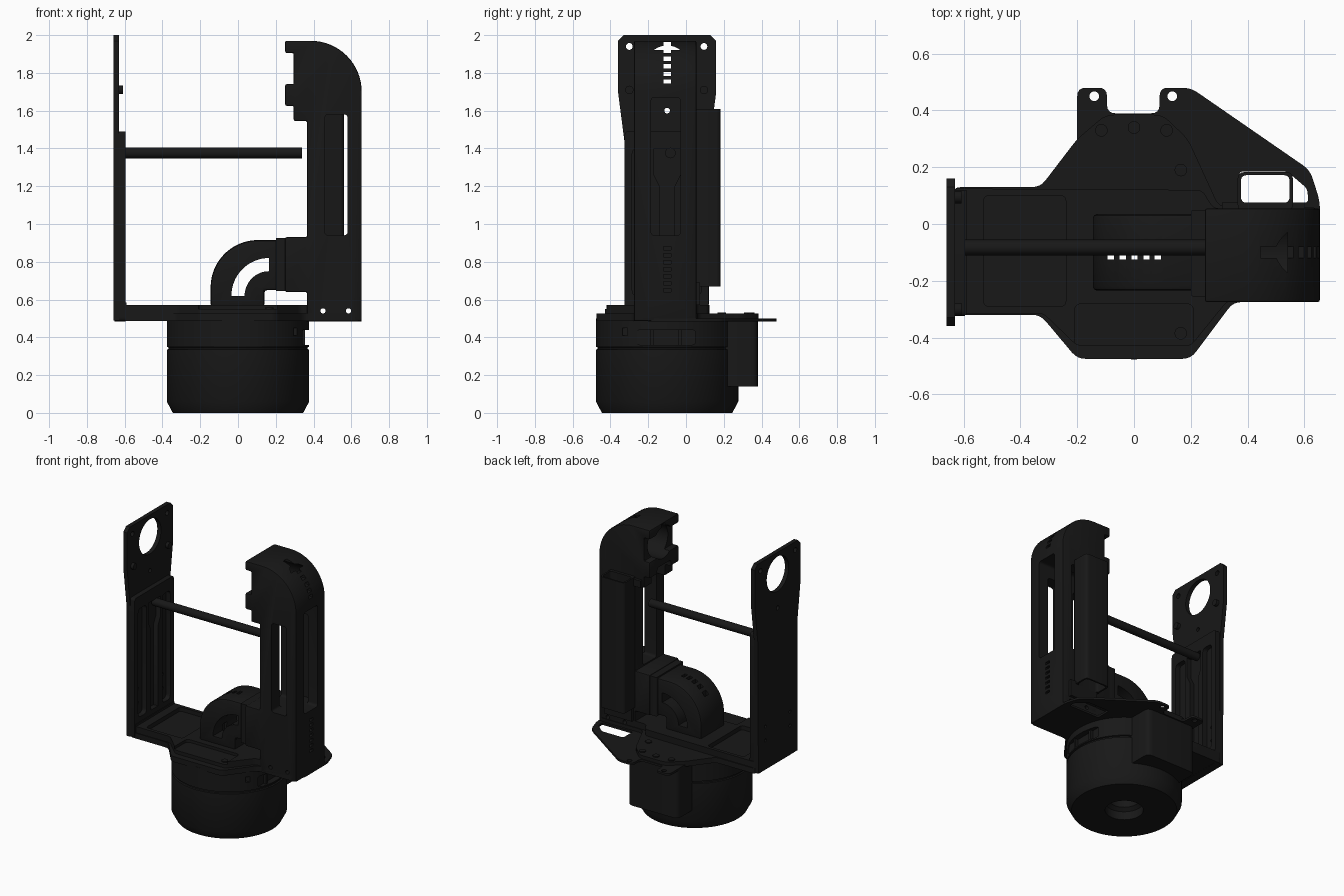
import bpy, bmesh, math
from mathutils import Vector

if "Cube" in bpy.data.objects:
    bpy.data.objects.remove(bpy.data.objects["Cube"])

mat = bpy.data.materials.new("black_plastic")
mat.diffuse_color = (0.009, 0.009, 0.009, 1)
mat.use_nodes = True
mat.node_tree.nodes["Principled BSDF"].inputs["Base Color"].default_value = mat.diffuse_color
CY = -0.1  # y of the main axis


def rounded(pts, r):
    """Round every corner of a 2D outline."""
    out, n = [], len(pts)
    for i in range(n):
        p = Vector(pts[i])
        a, b = Vector(pts[i - 1]) - p, Vector(pts[(i + 1) % n]) - p
        s = p + a.normalized() * min(r, a.length * 0.45)
        e = p + b.normalized() * min(r, b.length * 0.45)
        for k in range(5):
            t = k / 4
            out.append(s * (1 - t) ** 2 + p * (2 * t * (1 - t)) + e * t * t)
    return out


def finish(name, bm):
    bmesh.ops.recalc_face_normals(bm, faces=bm.faces)
    me = bpy.data.meshes.new(name)
    bm.to_mesh(me)
    bm.free()
    ob = bpy.data.objects.new(name, me)
    bpy.context.collection.objects.link(ob)
    me.materials.append(mat)
    return ob


def prism(name, pts, axis, lo, hi, r=0):
    """Extrude an outline: axis z takes (x,y), y takes (x,z), x takes (y,z)."""
    pts = rounded(pts, r) if r else pts
    put = {'z': lambda a, b, h: (a, b, h), 'y': lambda a, b, h: (a, h, b),
           'x': lambda a, b, h: (h, a, b)}[axis]
    bm = bmesh.new()
    rings = [[bm.verts.new(put(p[0], p[1], h)) for p in pts] for h in (lo, hi)]
    n = len(pts)
    bm.faces.new(rings[0])
    bm.faces.new(rings[1])
    for i in range(n):
        j = (i + 1) % n
        bm.faces.new((rings[0][i], rings[0][j], rings[1][j], rings[1][i]))
    return finish(name, bm)


def rect(a0, a1, b0, b1):
    return [(a0, b0), (a1, b0), (a1, b1), (a0, b1)]


def arc(ca, cb, r, d0, d1, n=16):
    return [(ca + r * math.cos(math.radians(d0 + (d1 - d0) * i / n)),
             cb + r * math.sin(math.radians(d0 + (d1 - d0) * i / n))) for i in range(n + 1)]


def disc(a, b, r, n=32):
    return arc(a, b, r, 0, 360 * (n - 1) / n, n - 1)


def box(name, x0, x1, y0, y1, z0, z1, r=0):
    return prism(name, rect(x0, x1, y0, y1), 'z', z0, z1, r)


def cut(targets, *prism_args):
    c = prism("cutter", *prism_args)
    c.hide_render = True
    for t in targets:
        m = t.modifiers.new("cut", 'BOOLEAN')
        m.operation, m.solver, m.object = 'DIFFERENCE', 'EXACT', c
        bpy.context.view_layer.objects.active = t
        bpy.ops.object.modifier_apply(modifier=m.name)
    bpy.data.objects.remove(c)


# Round base, lathed, with stepped hole underneath
profile = [(0.125, 0), (0.345, 0), (0.377, 0.06), (0.377, 0.335), (0.368, 0.338), (0.368, 0.347),
           (0.377, 0.35), (0.377, 0.5), (0.1, 0.5), (0.1, 0.08), (0.125, 0.06)]
bm = bmesh.new()
N = 72
rings = [[bm.verts.new((r * math.cos(math.tau * i / N), CY + r * math.sin(math.tau * i / N), z))
          for r, z in profile] for i in range(N)]
for i in range(N):
    for k in range(len(profile)):
        l = (k + 1) % len(profile)
        bm.faces.new((rings[i][k], rings[i][l], rings[(i + 1) % N][l], rings[(i + 1) % N][k]))
base = finish("round_base", bm)
cut([base], rect(-0.26, 0.05, 0.36, 0.44), 'x', 0.335, 0.45, 0.02)
cut([base], rect(-0.335, -0.31, 0.41, 0.45), 'x', 0.27, 0.45)
for y in (-0.18, -0.03):
    box("connector_rib", 0.32, 0.355, y - 0.01, y + 0.01, 0.36, 0.44)
rear_box = box("rear_box", -0.2, 0.2, 0.15, 0.38, 0.14, 0.5, 0.04)

# Base plates: thin mounting plate, lower tier, upper tier
thin = prism("mounting_plate", [(-0.2, 0.1), (-0.2, 0.48), (-0.095, 0.48), (-0.095, 0.39), (0.09, 0.39),
             (0.09, 0.48), (0.2, 0.48), (0.62, 0.19), (0.655, 0.08), (0.655, -0.2), (-0.2, -0.2)],
             'z', 0.485, 0.5, 0.03)
for x in (-0.14, 0.135):
    cut([thin], disc(x, 0.45, 0.017, 20), 'z', 0.4, 0.6)
lower = prism("lower_tray", [(-0.64, -0.32), (-0.33, -0.32), (-0.2, -0.475), (0.2, -0.475), (0.35, -0.275),
              (0.65, -0.275), (0.65, 0.06), (0.3, 0.06), (0.19, 0.3), (0.1, 0.385), (-0.1, 0.385),
              (-0.2, 0.3), (-0.33, 0.13), (-0.64, 0.13)], 'z', 0.486, 0.525, 0.03)
cut([thin, lower], [(0.37, 0.075), (0.615, 0.075), (0.61, 0.125), (0.54, 0.185), (0.37, 0.185)],
    'z', 0.4, 0.6, 0.015)
upper = prism("upper_tray", [(-0.64, -0.315), (-0.32, -0.315), (-0.2, -0.43), (0.2, -0.43), (0.33, -0.27),
              (0.65, -0.27), (0.65, 0.055), (0.28, 0.055), (0.24, 0.12), (-0.64, 0.125)],
              'z', 0.52, 0.57, 0.02)
cut([upper], rect(-0.53, -0.24, -0.29, 0.1), 'z', 0.54, 0.6, 0.02)
cut([upper], rect(-0.21, 0.21, -0.46, -0.28), 'z', 0.55, 0.6, 0.03)
for x, y, z in ((-0.115, 0.33, 0.52), (0, 0.34, 0.52), (0.115, 0.33, 0.52), (0.165, 0.19, 0.52),
                (0.165, -0.385, 0.545)):
    prism("tray_screw", disc(x, y, 0.022, 20), 'z', z, z + 0.012)

# Left arm: thin head plate plus pocketed lower channel
head = prism("left_head_plate", [(-0.325, 0.49), (0.12, 0.49), (0.125, 1.43), (0.16, 1.7), (0.16, 1.97),
             (0.13, 2.0), (-0.33, 2.0), (-0.36, 1.97), (-0.36, 1.7), (-0.325, 1.43)], 'x', -0.66, -0.63)
cut([head], disc(CY, 1.845, 0.125, 48), 'x', -0.7, -0.5)
for y in (-0.3, 0.095):
    cut([head], disc(y, 1.94, 0.018, 20), 'x', -0.7, -0.5)
    prism("head_stud", disc(y, 1.71, 0.022, 20), 'x', -0.64, -0.608)
channel = prism("left_channel", rect(-0.325, 0.12, 0.485, 1.49), 'x', -0.655, -0.595, 0.02)
cut([channel], rect(-0.285, -0.19, 0.62, 1.4), 'x', -0.633, -0.5, 0.03)
cut([channel], rect(-0.01, 0.08, 0.62, 1.4), 'x', -0.633, -0.5, 0.03)
cut([channel], [(-0.14, 0.62), (-0.06, 0.62), (-0.06, 1.2), (-0.03, 1.26), (-0.03, 1.4), (-0.17, 1.4),
                (-0.17, 1.26), (-0.14, 1.2)], 'x', -0.633, -0.5)
for y in (-0.24, 0.04):
    for z in (0.7, 0.8):
        cut([head, channel], disc(y, z, 0.011, 12), 'x', -0.7, -0.5)
cut([head], disc(CY, 1.6, 0.015, 16), 'x', -0.7, -0.5)
box("left_foot_flange", -0.64, -0.59, -0.32, 0.12, 0.5, 0.585)

# Cross bar
prism("cross_bar", disc(-0.083, 1.376, 0.028, 24), 'x', -0.61, 0.338)

# Right arm: tall rounded profile, windows, head recess and vents
prof = [(0.365, 0.486), (0.655, 0.486)] + arc(0.385, 1.7, 0.27, 0, 90) + [
    (0.25, 1.97), (0.25, 1.905), (0.295, 1.905), (0.295, 1.74), (0.25, 1.74), (0.25, 1.625),
    (0.295, 1.625), (0.295, 1.545), (0.365, 1.545), (0.365, 0.93), (0.25, 0.93), (0.25, 0.64), (0.365, 0.64)]
arm = prism("right_arm", prof, 'y', -0.275, 0.055)
bev = arm.modifiers.new("soft", 'BEVEL')
bev.width, bev.segments, bev.limit_method, bev.angle_limit = 0.008, 2, 'ANGLE', math.radians(40)
bpy.context.view_layer.objects.active = arm
bpy.ops.object.modifier_apply(modifier="soft")
cut([arm], rect(0.46, 0.58, 0.94, 1.58), 'y', -0.4, 0.2, 0.02)
cut([arm], rect(-0.185, -0.03, 0.94, 1.67), 'x', 0.2, 0.8, 0.02)
cut([arm], disc(CY, 1.83, 0.115, 40), 'x', 0.1, 0.54)
for z in (1.755, 1.795, 1.835, 1.875, 1.915, 1.952):
    cut([arm], rect(-0.12, -0.08, z - 0.011, z + 0.011), 'x', 0.1, 0.8)
for i in range(7):
    z = 0.65 + i * 0.037
    cut([arm], rect(-0.12, -0.08, z - 0.009, z + 0.009), 'x', 0.62, 0.8)
for x in (0.45, 0.585):
    cut([arm, upper, lower], disc(x, 0.54, 0.014, 16), 'y', -0.6, 0.6)

# Hollow cable duct behind the right arm
duct = box("cable_duct", 0.365, 0.56, 0.045, 0.183, 0.67, 1.61, 0.025)
cut([duct], rect(0.377, 0.548, 0.075, 0.172), 'z', 0.6, 1.7, 0.02)
box("duct_clip", 0.31, 0.42, 0.03, 0.075, 1.55, 1.6)
box("duct_bracket", 0.38, 0.6, 0.03, 0.075, 0.57, 0.69)

# Elbow rising from the tray into the right arm
elbow = prism("elbow", [(-0.145, 0.56)] + arc(0.105, 0.665, 0.25, 180, 90) +
              [(0.27, 0.915), (0.27, 0.65), (0.14, 0.65), (0.14, 0.56)], 'y', -0.235, 0.035)
bev = elbow.modifiers.new("soft", 'BEVEL')
bev.width, bev.segments, bev.limit_method, bev.angle_limit = 0.015, 2, 'ANGLE', math.radians(40)
bpy.context.view_layer.objects.active = elbow
bpy.ops.object.modifier_apply(modifier="soft")
cut([elbow], arc(0.165, 0.62, 0.2, 180, 90) + arc(0.165, 0.62, 0.13, 90, 180), 'y', -0.4, 0.2)
box("elbow_collar", 0.2, 0.3, -0.255, 0.05, 0.645, 0.925, 0.01)

# Vent slots running down through the elbow and trays
for x in (-0.082, -0.04, 0.002, 0.044, 0.084):
    cut([elbow, upper, lower, thin], rect(x - 0.011, x + 0.011, -0.125, -0.08), 'z', 0.3, 1.1)

# Smooth curved faces, keep sharp edges
for ob in bpy.context.scene.objects:
    ob.select_set(True)
bpy.context.view_layer.objects.active = base
bpy.ops.object.shade_smooth_by_angle(angle=math.radians(30))
